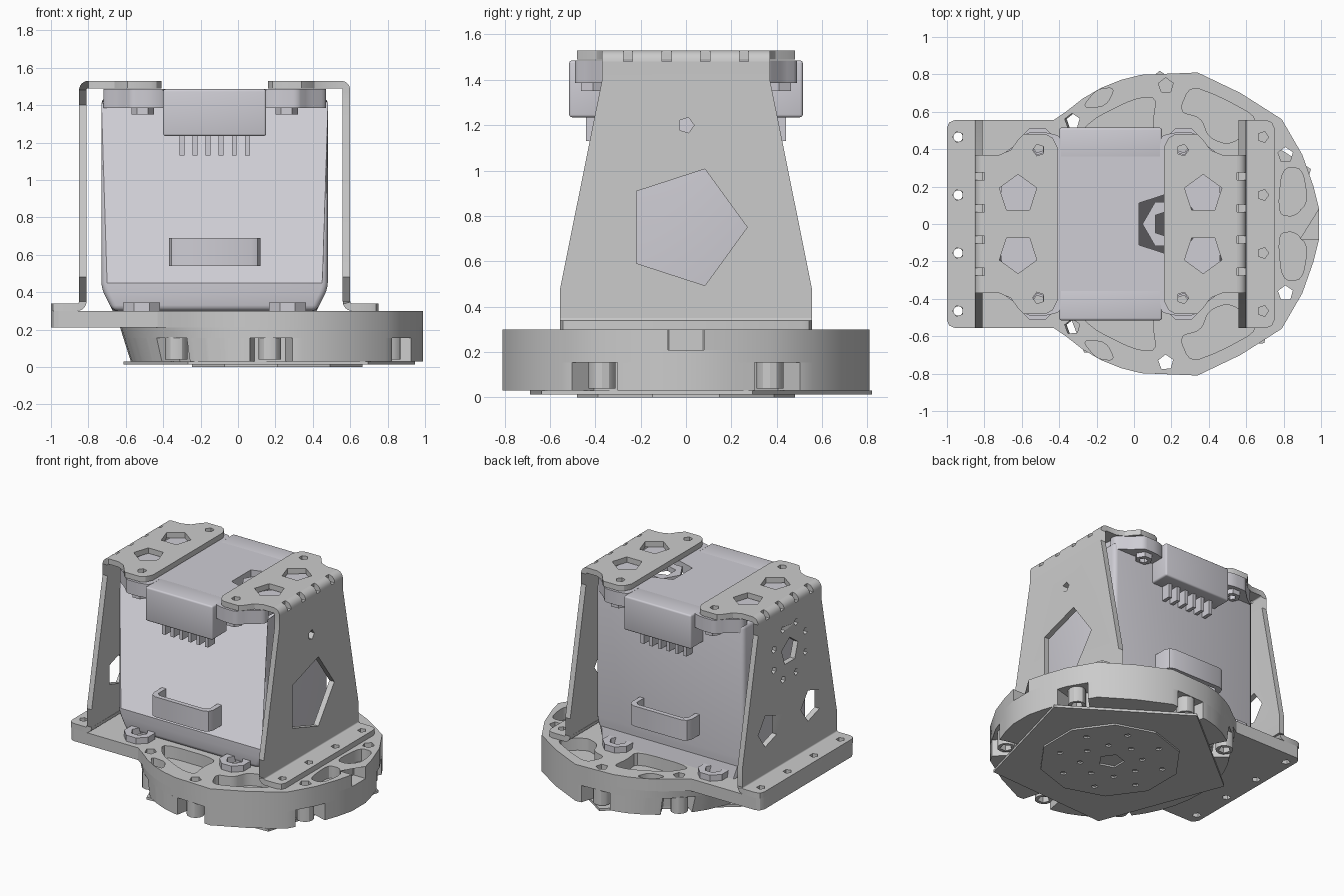
import bpy, bmesh
from math import sin, cos, pi, radians, hypot

if "Cube" in bpy.data.objects:
    bpy.data.objects.remove(bpy.data.objects["Cube"])

MID = -0.125           # x mirror plane of the motor and brackets
AXIS = 0.18            # x of the round base centre

motor_mat = bpy.data.materials.new("pale_grey")
motor_mat.diffuse_color = (0.62, 0.61, 0.66, 1)
motor_mat.use_nodes = True
motor_mat.node_tree.nodes["Principled BSDF"].inputs["Base Color"].default_value = motor_mat.diffuse_color


# ---------- helpers ----------
def ngon(cx, cy, r, n=5, rot=0):
    return [(cx + r * cos(radians(rot) + 2 * pi * i / n),
             cy + r * sin(radians(rot) + 2 * pi * i / n)) for i in range(n)]


def rect(x0, y0, x1, y1):
    return [(x0, y0), (x1, y0), (x1, y1), (x0, y1)]


def soften(pts, n=2, t=0.2):
    for _ in range(n):
        out = []
        for (ax, ay), (bx, by) in zip(pts, pts[1:] + pts[:1]):
            out += [(ax + (bx - ax) * t, ay + (by - ay) * t),
                    (bx + (ax - bx) * t, by + (ay - by) * t)]
        pts = out
    return pts


def mirror_y(half):
    return half + [(x, -y) for x, y in reversed(half) if abs(y) > 1e-6]


def flip_y(loop):
    return [(x, -y) for x, y in loop]


def bend(cx, cy, r0, r1, a0, a1, n=6):
    arc = [radians(a0 + (a1 - a0) * i / n) for i in range(n + 1)]
    return [(cx + r1 * cos(a), cy + r1 * sin(a)) for a in arc] + \
           [(cx + r0 * cos(a), cy + r0 * sin(a)) for a in reversed(arc)]


XY = lambda u, v, w: (u, v, w)
XZ = lambda u, v, w: (u, w, v)
YZ = lambda u, v, w: (w, u, v)


def plate(name, loops, w0, w1, to=XY, flip=False, bevel=0, mat=None):
    """Fill an outline with holes, give it thickness, place it with 'to'."""
    cu = bpy.data.curves.new(name, 'CURVE')
    cu.dimensions, cu.fill_mode, cu.extrude = '2D', 'BOTH', (w1 - w0) / 2
    for loop in loops:
        s = cu.splines.new('POLY')
        s.points.add(len(loop) - 1)
        for p, (x, y) in zip(s.points, loop):
            p.co = (x, y, 0, 1)
        s.use_cyclic_u = True
    tmp = bpy.data.objects.new(name + "_tmp", cu)
    bpy.context.collection.objects.link(tmp)
    dg = bpy.context.evaluated_depsgraph_get()
    me = bpy.data.meshes.new_from_object(tmp.evaluated_get(dg))
    bpy.data.objects.remove(tmp)
    bm = bmesh.new()
    bm.from_mesh(me)
    bmesh.ops.remove_doubles(bm, verts=bm.verts, dist=1e-5)
    for v in bm.verts:
        x, y, z = to(v.co.x, v.co.y, v.co.z + (w0 + w1) / 2)
        v.co = (2 * MID - x if flip else x, y, z)
    bmesh.ops.dissolve_limit(bm, angle_limit=0.01, verts=bm.verts, edges=bm.edges)
    bmesh.ops.recalc_face_normals(bm, faces=bm.faces)
    if bevel:
        es = [e for e in bm.edges if len(e.link_faces) == 2 and e.calc_face_angle() > 0.4]
        bmesh.ops.bevel(bm, geom=es, offset=bevel, segments=3, profile=0.5, affect='EDGES')
    bm.to_mesh(me)
    bm.free()
    me.name = name
    me.materials.clear()
    if mat:
        me.materials.append(mat)
    ob = bpy.data.objects.new(name, me)
    bpy.context.collection.objects.link(ob)
    return ob


# ---------- base ----------
rim_half = [(0.1, 0.80), (0.34, 0.81), (0.57, 0.70), (0.79, 0.56), (0.9, 0.37), (0.96, 0.2), (0.99, 0.08)]
left_arc = [(AXIS + 0.81 * cos(radians(a)), 0.81 * sin(radians(a))) for a in range(180, 99, -8)]
round_half = left_arc + rim_half
rim_holes = [(x, s * y) for x, y in ((0.17, 0.74), (0.81, 0.37), (-0.33, 0.55)) for s in (1, -1)]
hole_loops = [ngon(x, y, 0.042, 5, 20) for x, y in rim_holes]
pockets = [soften(p) for p in (
    [(-0.28, 0.62), (-0.2, 0.72), (-0.1, 0.73), (-0.15, 0.63)],
    [(-0.34, 0.4), (-0.24, 0.55), (0.0, 0.67), (0.12, 0.68), (0.1, 0.55), (0.12, 0.4)],
    [(0.24, 0.6), (0.3, 0.74), (0.46, 0.68), (0.68, 0.56), (0.52, 0.42), (0.4, 0.46), (0.36, 0.57)],
    [(0.77, 0.05), (0.79, 0.3), (0.9, 0.3), (0.93, 0.12), (0.86, 0.04)])]
pockets += [flip_y(p) for p in pockets]
foot_ys = (-0.465, -0.155, 0.155, 0.465)

top_half = [(-1, 0.51), (-0.985, 0.54), (-0.96, 0.555), (-0.43, 0.555)] + \
           [p for p in left_arc if p[0] > -0.40 and p[1] > 0.56] + rim_half + [(0.89, 0.08)]
plate("base_plate", [mirror_y(top_half)] + pockets + hole_loops +
      [ngon(-0.94, y, 0.03) for y in foot_ys], 0.21, 0.30)


def taper(u, v, w):      # left side of the skirt leans inwards at the bottom
    return (u * (1 - 0.5 * (0.21 - w)) if u < 0 else u, v, w)


skirt = mirror_y(round_half)
plate("skirt_upper", [skirt] + hole_loops, 0.155, 0.21, taper)
fine = [(ax + (bx - ax) * i / 10, ay + (by - ay) * i / 10)
        for (ax, ay), (bx, by) in zip(skirt, skirt[1:] + skirt[:1]) for i in range(10)]
notched = []
for x, y in fine:        # recesses around the rim screws
    k = 0.84 if any(hypot(x - hx, y - hy) < 0.12 for hx, hy in rim_holes) else 1
    notched.append((AXIS + (x - AXIS) * k, y * k))
plate("skirt_lower", [notched], 0.03, 0.155, taper)
for x, y in rim_holes:
    plate("rim_boss", [ngon(x, y, 0.06, 12), ngon(x, y, 0.042, 5, 20)], 0.04, 0.16)

# turning plate and hub under the base
plate("turning_plate", [ngon(AXIS, 0, 0.82, 5, 21)], 0.012, 0.03)
plate("hub_disc", [ngon(0.21, 0, 0.48, 10, 90), ngon(0.2, 0, 0.09)] +
      [ngon(0.2 + r * cos(a), r * sin(a), 0.022) for r, o in ((0.21, 0), (0.36, 0.4))
       for a in [o + i * pi / 4 for i in range(8)]], 0, 0.012)

# ---------- brackets ----------
panel = [(0.555, 0.35), (0.555, 0.48), (0.37, 1.4), (0.37, 1.48)]
panel = panel + [(-y, z) for y, z in reversed(panel)]
panel_holes = {
    "right": [ngon(0, 0.75, 0.27), ngon(0, 1.2, 0.036)],
    "left": [ngon(0, 1.15, 0.1, 5, 90), ngon(0.25, 0.66, 0.12), ngon(-0.25, 0.66, 0.12)] +
            [ngon(0.2 * cos(a), 1.15 + 0.2 * sin(a), 0.026) for a in [(i + .5) * pi / 4 for i in range(8)]]}
flange = mirror_y([(0.55, 0.37), (0.47, 0.37), (0.41, 0.395), (0.37, 0.45), (0.34, 0.48),
                   (0.22, 0.48), (0.185, 0.46), (0.16, 0.41)])
cuts = (-0.37, -0.255, -0.085, 0.085, 0.255, 0.37)
for side in ("left", "right"):
    f = side == "left"
    n = side + "_bracket_"
    plate(n + "panel", [panel] + panel_holes[side], 0.56, 0.60, YZ, f)
    plate(n + "flange", [flange] + [h for s in (1, -1) for h in
          (ngon(0.37, s * 0.16, 0.105, 5, 90 * s), ngon(0.26, s * 0.395, 0.032))], 1.49, 1.53, XY, f)
    foot = [(0.61, -0.555), (0.71, -0.555), (0.738, -0.543), (0.75, -0.515)]
    foot += flip_y(foot)[::-1]
    plate(n + "foot", [foot] + [ngon(0.69, y, 0.03) for y in foot_ys], 0.30, 0.34, XY, f)
    plate(n + "lower_bend", [bend(0.61, 0.35, 0.01, 0.05, 180, 270)], -0.555, 0.555, XZ, f)
    # upper bend, split by the four relief slots
    for i, (a, b) in enumerate(zip(cuts, cuts[1:])):
        plate(n + "upper_bend", [bend(0.55, 1.48, 0.01, 0.05, 0, 90)],
              a + (0.02 if i else 0), b - (0.02 if i < 4 else 0), XZ, f)

# ---------- motor ----------
M = dict(mat=motor_mat)
plate("motor_body", [[(-0.67, 0.30), (-0.73, 0.42), (-0.73, 1.44), (0.48, 1.44), (0.48, 0.42), (0.42, 0.30)]],
      -0.37, 0.37, XZ, bevel=0.03, **M)
plate("motor_cap", [soften(rect(-0.71, -0.36, 0.46, 0.36), 3, 0.1), ngon(AXIS, 0, 0.19)], 1.41, 1.485, **M)
plate("motor_horn", [ngon(AXIS, 0, 0.135, 6), ngon(AXIS, 0, 0.08, 5)], 1.43, 1.47, **M)

for s in (1, -1):
    def my(u, v, w, s=s):
        return (u, s * v, w)
    # connector block and its pins
    plate("connector", [rect(-0.40, 0.34, 0.15, 0.515)], 1.235, 1.485, my, bevel=0.012, **M)
    for i in range(6):
        x = -0.30 + i * 0.07
        plate("connector_pin", [rect(x - 0.013, 0.36, x + 0.013, 0.44)], 1.13, 1.24, my, **M)
    # handle strap
    outer = [(-0.37, 0.36), (-0.37, 0.46), (-0.355, 0.495), (-0.32, 0.51)]
    inner = [(-0.335, 0.36), (-0.335, 0.455), (-0.31, 0.475)]
    both = lambda h: h + [(2 * MID - x, y) for x, y in reversed(h)]
    plate("handle_strap", [both(outer) + both(inner)[::-1]], 0.54, 0.69, my, **M)
    for f in (False, True):
        mm = lambda u, v, w, s=s, f=f: (u, s * v, w)
        # mounting ears at the top, with nuts; collars at the bottom
        plate("motor_ear", [soften([(0.14, 0.3), (0.14, 0.47), (0.22, 0.49), (0.32, 0.49), (0.375, 0.43),
              (0.47, 0.36), (0.47, 0.3)], 2, 0.15), ngon(0.26, 0.40, 0.03)], 1.385, 1.485, mm, f, **M)
        plate("ear_nut", [ngon(0.26, 0.41, 0.06, 6), ngon(0.26, 0.41, 0.03)], 1.35, 1.39, mm, f, **M)
        plate("base_collar", [ngon(0.265, 0.415, 0.107, 8, 22.5), ngon(0.265, 0.415, 0.06, 6)],
              0.29, 0.345, mm, f, **M)

# smooth shading with sharp edges kept
bpy.ops.object.select_all(action='SELECT')
bpy.context.view_layer.objects.active = bpy.context.selected_objects[0]
bpy.ops.object.shade_smooth_by_angle(angle=radians(30))
